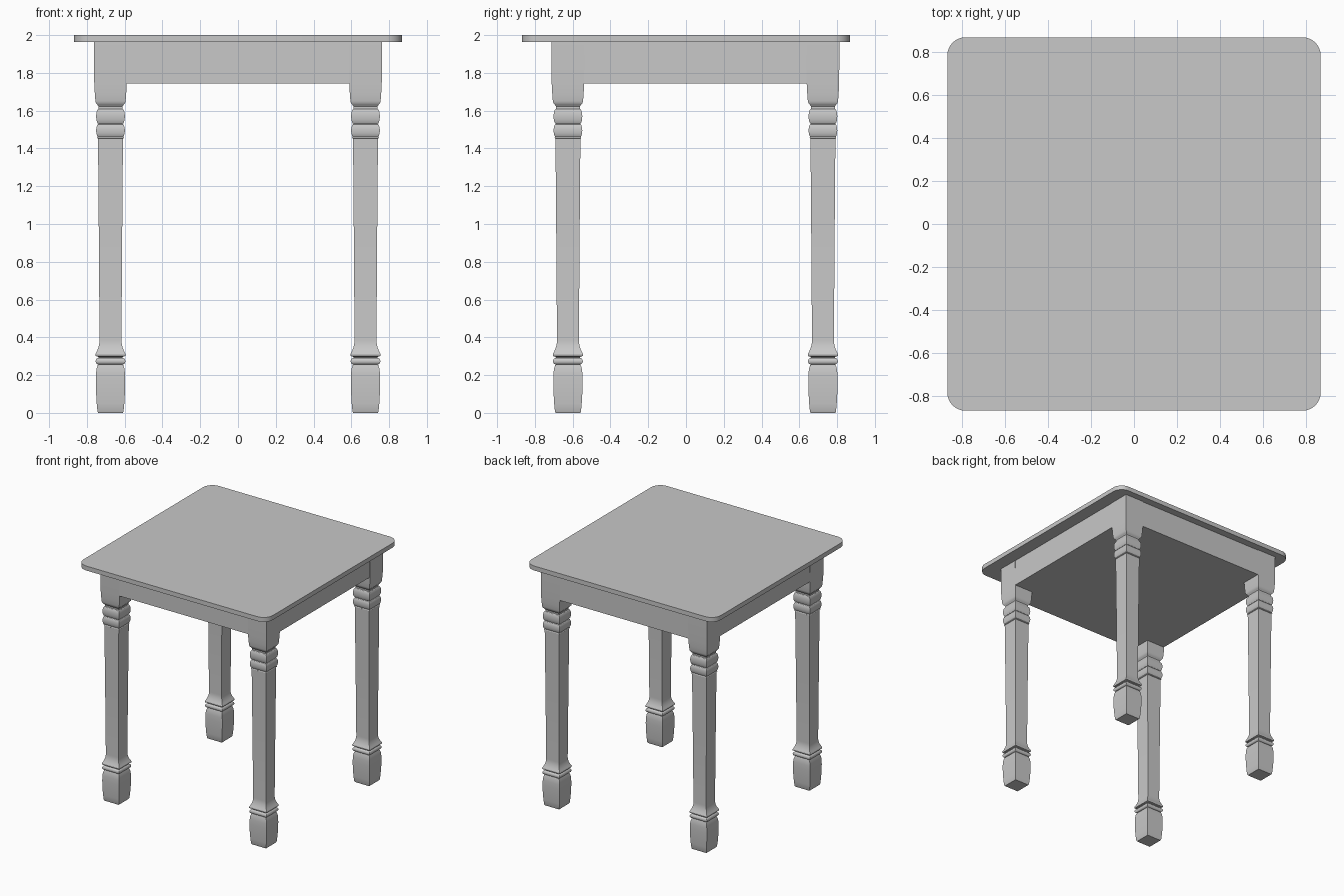
import bpy, bmesh, math

if "Cube" in bpy.data.objects:
    bpy.data.objects.remove(bpy.data.objects["Cube"])

mat = bpy.data.materials.new("plain grey")
mat.diffuse_color = (0.58, 0.58, 0.58, 1)
mat.use_nodes = True
mat.node_tree.nodes["Principled BSDF"].inputs["Base Color"].default_value = mat.diffuse_color

CY = 0.05        # the leg frame sits slightly behind the top's centre
LEG = 0.675      # leg offset from frame centre
UNDER = 1.963    # underside of the top
APRON = 1.743    # underside of the apron


def finish(name, bm):
    bmesh.ops.recalc_face_normals(bm, faces=bm.faces)
    me = bpy.data.meshes.new(name)
    bm.to_mesh(me)
    bm.free()
    me.materials.append(mat)
    me.shade_smooth()
    me.set_sharp_from_angle(angle=math.radians(32))
    ob = bpy.data.objects.new(name, me)
    bpy.context.collection.objects.link(ob)
    return ob


def loft(name, rings):
    """Skin a stack of equal-length point loops and cap both ends."""
    bm = bmesh.new()
    loops = [[bm.verts.new(p) for p in r] for r in rings]
    n = len(loops[0])
    for a, b in zip(loops, loops[1:]):
        for i in range(n):
            j = (i + 1) % n
            bm.faces.new((a[i], a[j], b[j], b[i]))
    bm.faces.new(loops[0][::-1])
    bm.faces.new(loops[-1])
    return finish(name, bm)


def bead(z0, z1, r, bulge, n=8):
    """Rounded moulding between two heights."""
    return [(z0 + (z1 - z0) * (1 - math.cos(math.pi * i / n)) / 2,
             r + bulge * math.sin(math.pi * i / n)) for i in range(n + 1)]


def sweep(z0, r0, z1, r1, n=6):
    """Concave flare easing from r0 into r1."""
    return [(z0 + (z1 - z0) * t, r1 + (r0 - r1) * (1 - t) ** 2)
            for t in [i / n for i in range(n + 1)]]


# Leg outline: (height, half width), square in section
profile = [(0, 0.065), (0.008, 0.069), (0.05, 0.073), (0.11, 0.0765),
           (0.17, 0.0775), (0.21, 0.0765), (0.235, 0.0735), (0.252, 0.068)]
profile += bead(0.256, 0.291, 0.063, 0.016)                 # lower ring
profile += [(0.297, 0.066), (0.301, 0.079)]
profile += sweep(0.312, 0.080, 0.385, 0.058)                # flare above the foot
profile += [(0.9, 0.0615), (1.452, 0.066)]                  # tapered shaft
profile += [(1.455, 0.071)] + bead(1.46, 1.53, 0.063, 0.013)[1:]    # upper rings
profile += bead(1.53, 1.61, 0.063, 0.013)[1:]
profile += [(1.622, 0.063), (1.632, 0.070), (1.640, 0.077),
            (1.652, 0.080), (1.69, 0.083), (1.743, 0.086), (UNDER, 0.087)]  # block

for yn, sy in (("front", -1), ("back", 1)):
    for xn, sx in (("left", -1), ("right", 1)):
        cx, cy = sx * LEG, CY + sy * LEG
        loft(f"{yn}_{xn}_leg",
             [[(cx + a * w, cy + b * w, z)
               for a, b in ((-1, -1), (1, -1), (1, 1), (-1, 1))]
              for z, w in profile])

# Apron: one closed box between the leg blocks
x0, x1 = -0.757, 0.760
y0, y1 = CY - 0.760, CY + 0.757
loft("apron", [[(x0, y0, z), (x1, y0, z), (x1, y1, z), (x0, y1, z)]
               for z in (APRON, UNDER)])

# Table top: thin slab with rounded corners
H, R, N = 0.868, 0.085, 10
outline = []
for k, (sx, sy) in enumerate(((1, 1), (-1, 1), (-1, -1), (1, -1))):
    for i in range(N + 1):
        a = math.pi / 2 * (k + i / N)
        outline.append((sx * (H - R) + R * math.cos(a),
                        sy * (H - R) + R * math.sin(a)))
loft("table_top", [[(x, y, z) for x, y in outline] for z in (UNDER, 2.0)])
